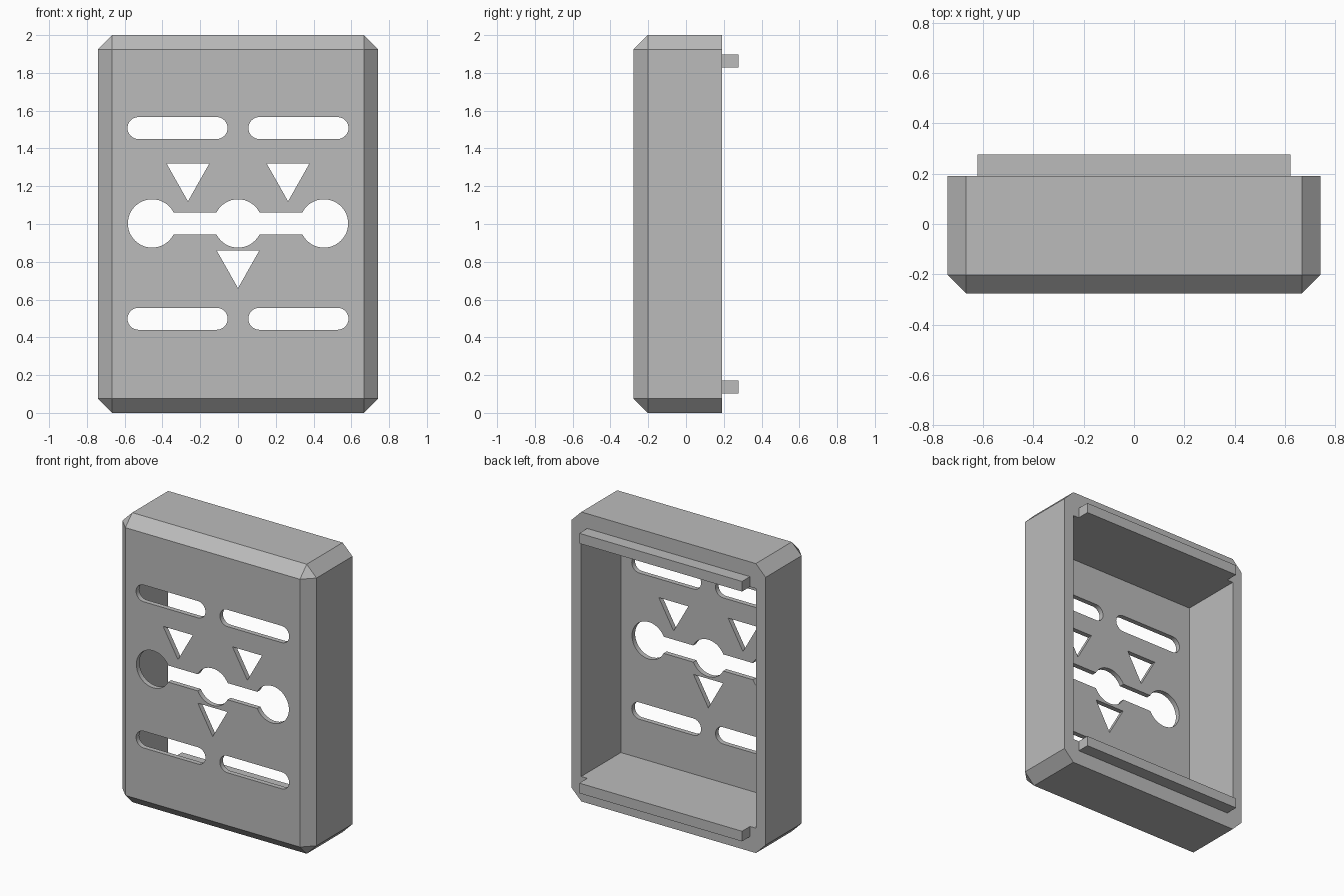
import bpy, bmesh
from math import sin, cos, pi

cube = bpy.data.objects.get("Cube")
if cube:
    bpy.data.objects.remove(cube, do_unlink=True)

grey = bpy.data.materials.new("plain grey")
grey.use_nodes = True
GREY = (0.5, 0.5, 0.5, 1)
grey.diffuse_color = GREY
grey.node_tree.nodes["Principled BSDF"].inputs["Base Color"].default_value = GREY

HALF_W, HEIGHT = 0.742, 2.0
FRONT, BACK = -0.277, 0.19
FLOOR = -0.243          # inner side of the front plate
CHAMFER = 0.075


def finish(name, bm):
    bmesh.ops.recalc_face_normals(bm, faces=bm.faces)
    mesh = bpy.data.meshes.new(name)
    bm.to_mesh(mesh)
    bm.free()
    mesh.materials.append(grey)
    obj = bpy.data.objects.new(name, mesh)
    bpy.context.collection.objects.link(obj)
    return obj


def prism(name, outline, y0, y1):
    """Extrude an x-z outline along y."""
    bm = bmesh.new()
    face = bm.faces.new([bm.verts.new((x, y0, z)) for x, z in outline])
    moved = bmesh.ops.extrude_face_region(bm, geom=[face])["geom"]
    verts = [v for v in moved if isinstance(v, bmesh.types.BMVert)]
    bmesh.ops.translate(bm, verts=verts, vec=(0, y1 - y0, 0))
    return finish(name, bm)


def rect(x0, x1, z0, z1):
    return [(x0, z0), (x1, z0), (x1, z1), (x0, z1)]


def arc(x, z, r, start, sweep, n):
    return [(x + r * cos(start + sweep * i / n), z + r * sin(start + sweep * i / n))
            for i in range(n + 1)]


def triangle(x, top):
    return [(x - 0.113, top), (x, top - 0.2), (x + 0.113, top)]


def slot(x, z, half=0.265, r=0.058):
    return (arc(x + half - r, z, r, -pi / 2, pi, 16)
            + arc(x - half + r, z, r, pi / 2, pi, 16))


# Case: a block chamfered on every edge except around the open back
case = prism("case", rect(-HALF_W, HALF_W, 0, HEIGHT), FRONT, BACK)
bm = bmesh.new()
bm.from_mesh(case.data)
edges = [e for e in bm.edges if any(v.co.y < 0 for v in e.verts)]
bmesh.ops.bevel(bm, geom=edges, offset=CHAMFER, segments=1, affect='EDGES')
bmesh.ops.recalc_face_normals(bm, faces=bm.faces)
bm.to_mesh(case.data)
bm.free()

# Cutters: cavity, then the openings in the front plate
cutters = [prism("cavity_cutter", rect(-0.668, 0.668, 0.172, HEIGHT - 0.172), FLOOR, BACK + 0.2)]
outlines = [slot(x, z) for x in (-0.32, 0.32) for z in (0.498, 1.508)]
outlines += [triangle(-0.265, 1.32), triangle(0.265, 1.32), triangle(0, 0.86)]
outlines += [arc(x, 1.003, 0.128, 0, 2 * pi, 48)[:-1] for x in (-0.455, 0, 0.455)]
outlines += [rect(-0.455, 0.455, 0.945, 1.06)]
cutters += [prism("opening_cutter", o, FRONT - 0.1, FLOOR + 0.1) for o in outlines]

bpy.ops.object.select_all(action='DESELECT')
bpy.context.view_layer.objects.active = case
case.select_set(True)
for cutter in cutters:
    mod = case.modifiers.new("cut", 'BOOLEAN')
    mod.operation = 'DIFFERENCE'
    mod.solver = 'EXACT'
    mod.object = cutter
    bpy.ops.object.modifier_apply(modifier=mod.name)
    bpy.data.objects.remove(cutter, do_unlink=True)
bpy.ops.object.shade_smooth_by_angle(angle=pi / 6)

# Rails on the back rim, flush with the cavity
for name, z in (("bottom_rail", 0.102), ("top_rail", HEIGHT - 0.172)):
    prism(name, rect(-0.622, 0.622, z, z + 0.07), BACK, 0.277)
